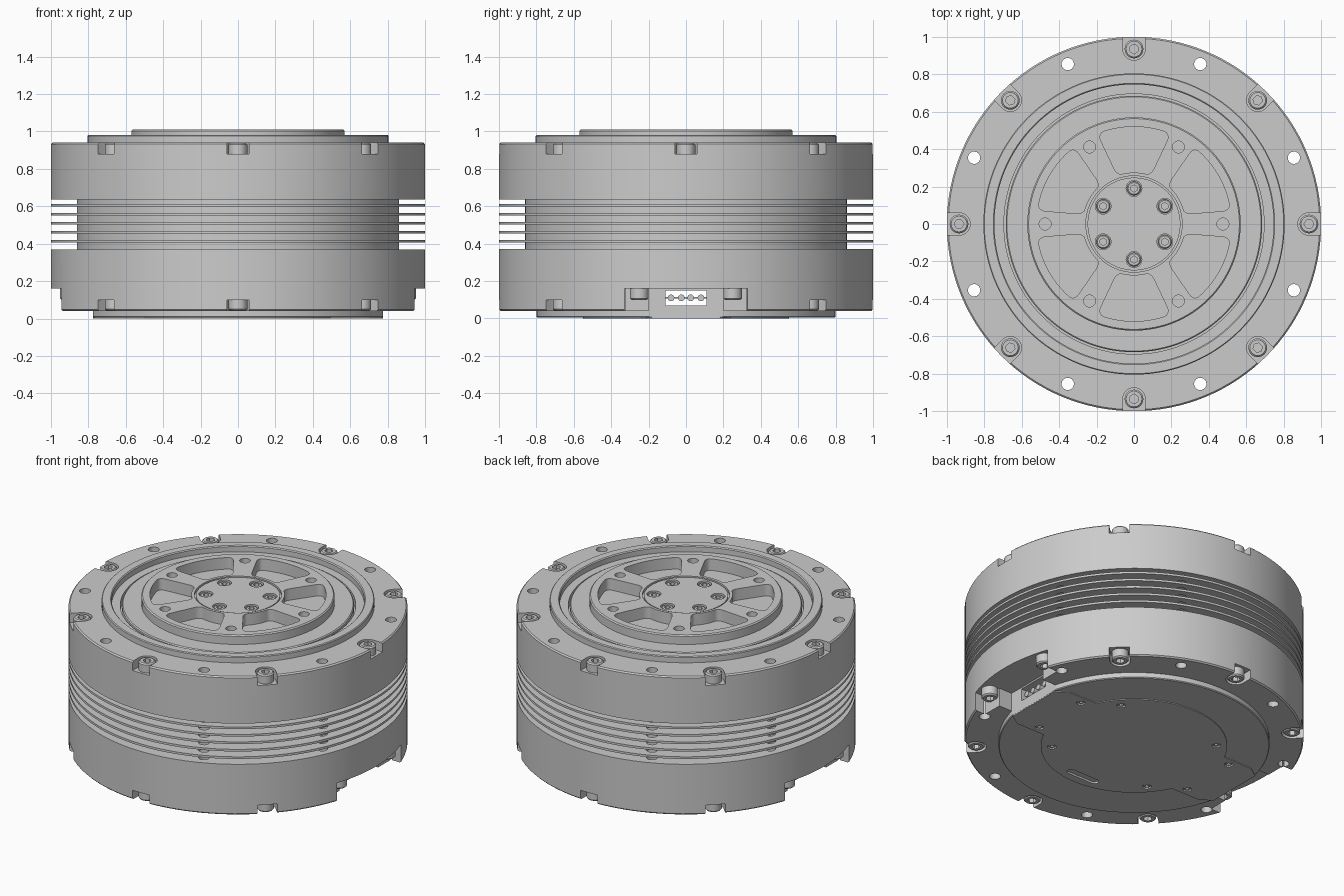
import bpy, bmesh
from math import sin, cos, pi, radians
from mathutils import Matrix

if "Cube" in bpy.data.objects:
    bpy.data.objects.remove(bpy.data.objects["Cube"])

grey = bpy.data.materials.new("plain_grey")
grey.use_nodes = True
colour = (0.6, 0.6, 0.6, 1)
grey.diffuse_color = colour
grey.node_tree.nodes["Principled BSDF"].inputs["Base Color"].default_value = colour


def finish(bm, name):
    bmesh.ops.recalc_face_normals(bm, faces=bm.faces)
    me = bpy.data.meshes.new(name)
    bm.to_mesh(me)
    bm.free()
    me.materials.append(grey)
    ob = bpy.data.objects.new(name, me)
    bpy.context.collection.objects.link(ob)
    return ob


def activate(ob):
    bpy.ops.object.select_all(action='DESELECT')
    ob.select_set(True)
    bpy.context.view_layer.objects.active = ob


def smooth(ob):
    activate(ob)
    bpy.ops.object.shade_smooth_by_angle(angle=radians(25))


def lathe(name, profile, steps=128):
    bm = bmesh.new()
    vs = [bm.verts.new((r, 0, z)) for r, z in profile]
    es = [bm.edges.new(p) for p in zip(vs, vs[1:])]
    bmesh.ops.spin(bm, geom=vs + es, axis=(0, 0, 1), cent=(0, 0, 0),
                   angle=2 * pi, steps=steps, use_merge=True)
    bmesh.ops.remove_doubles(bm, verts=bm.verts, dist=0.0001)
    return finish(bm, name)


def arc(r, a0, a1, n, cx=0, cy=0):
    return [(cx + r * cos(radians(a0 + (a1 - a0) * i / n)),
             cy + r * sin(radians(a0 + (a1 - a0) * i / n))) for i in range(n + 1)]


def circle(r, dist=0, n=20):
    return arc(r, 0, 360, n, dist)[:-1]


def box(x0, x1, y):
    return [(x0, -y), (x1, -y), (x1, y), (x0, y)]


def prism(bm, pts, z0, z1, turn=0, bevel=0):
    """Extrude an outline between two heights, turned about the z axis."""
    part = bmesh.new()
    face = part.faces.new([part.verts.new((x, y, z0)) for x, y in pts])
    top = bmesh.ops.extrude_face_region(part, geom=[face])["geom"]
    bmesh.ops.translate(part, vec=(0, 0, z1 - z0),
                        verts=[v for v in top if isinstance(v, bmesh.types.BMVert)])
    bmesh.ops.recalc_face_normals(part, faces=part.faces)
    if bevel:
        corners = [e for e in part.edges if e.calc_face_angle(0) > 0.6
                   and abs(e.verts[0].co.z - e.verts[1].co.z) > 0.01]
        bmesh.ops.bevel(part, geom=corners, offset=bevel, segments=5,
                        profile=0.5, affect='EDGES')
    part.transform(Matrix.Rotation(radians(turn), 4, 'Z'))
    me = bpy.data.meshes.new("piece")
    part.to_mesh(me)
    part.free()
    bm.from_mesh(me)
    bpy.data.meshes.remove(me)


def cut(ob, bm):
    cutter = finish(bm, "cutter")
    cutter.hide_render = True
    activate(ob)
    mod = ob.modifiers.new("cut", 'BOOLEAN')
    mod.operation, mod.solver, mod.object = 'DIFFERENCE', 'EXACT', cutter
    bpy.ops.object.modifier_apply(modifier=mod.name)
    bpy.data.objects.remove(cutter)


# Housing: two flanges, cooling fins between them and a top ring
profile = [(0, 0.005), (0.795, 0.005), (0.8, 0.01), (0.8, 0.04), (0.992, 0.04),
           (1, 0.048), (1, 0.37), (0.86, 0.37)]
for i in range(5):
    z = 0.405 + 0.0485 * i
    profile += [(0.86, z), (1, z), (1, z + 0.014), (0.86, z + 0.014)]
profile += [(0.86, 0.635), (1, 0.635), (1, 0.932), (0.992, 0.94), (0.805, 0.94),
            (0.805, 0.975), (0.8, 0.98), (0.752, 0.98), (0.746, 0.974),
            (0.746, 0.94), (0.695, 0.94), (0.695, 0.89), (0, 0.89)]
housing = lathe("housing", profile)

# Bolt notches and through holes around both flanges
notch = [(1.1, 0.06)] + arc(0.06, 90, 270, 12, 0.935) + [(1.1, -0.06)]
bm = bmesh.new()
for k in range(8):
    prism(bm, notch, 0.88, 1.1, 45 * k)
    prism(bm, circle(0.033, 0.925), -0.1, 1.1, 45 * k + 22.5)
    if k % 4:
        prism(bm, notch, -0.1, 0.1, 45 * k)
cut(housing, bm)

# Connector bays on both sides, with a cable tunnel between them
for turn in (0, 180):
    for outline, low in ((box(0.87, 1.1, 0.33), 0.02), (box(0.775, 1.1, 0.2), -0.1)):
        bm = bmesh.new()
        prism(bm, outline, low, 0.16, turn)
        cut(housing, bm)
bm = bmesh.new()
prism(bm, box(-0.9, 0.9, 0.11), 0.07, 0.15)
cut(housing, bm)

# Bottom cover with wings, small screw recesses and a slot
side = arc(0.55, 26, 154, 32)
wing = [(0.774, 0.19), (0.7, 0.24)]
half = wing + side + [(-x, y) for x, y in reversed(wing)]
bm = bmesh.new()
prism(bm, half + [(-x, -y) for x, y in half], 0, 0.008)
cover = finish(bm, "bottom_cover")
screws = [(r, a + s) for r, a in ((0.6, 18.5), (0.485, 41), (0.6, -18.5), (0.485, -41))
          for s in (0, 180)]
slot = arc(0.025, 90, 270, 8, -0.09, -0.47) + arc(0.025, -90, 90, 8, 0.09, -0.47)
for ob in (housing, cover):
    bm = bmesh.new()
    for r, a in screws:
        prism(bm, circle(0.026, r, 16), -0.1, 0.025, a)
    prism(bm, slot, -0.1, 0.012)
    cut(ob, bm)

# Output hub: stepped disc with a ring line around its centre
hub = lathe("output_hub", [(0, 0.87), (0.685, 0.87), (0.685, 0.944), (0.679, 0.95),
                           (0.57, 0.95), (0.57, 1.003), (0.563, 1.01), (0.257, 1.01),
                           (0.257, 0.995), (0.248, 0.995), (0.248, 1.006), (0, 1.006)])
window = arc(0.275, -19, 19, 8) + arc(0.52, 22, -22, 12)
bm = bmesh.new()
for k in range(6):
    prism(bm, window, 0.935, 1.1, 60 * k + 30, 0.04)
    prism(bm, circle(0.032, 0.475), 0.93, 1.1, 60 * k)
    prism(bm, circle(0.042, 0.19), 0.97, 1.1, 60 * k + 30)
cut(hub, bm)

for ob in (housing, cover, hub):
    smooth(ob)

# Socket head bolt, top face at the origin, shared by all bolts
bolt = lathe("socket_bolt", [(0, -0.065), (0.05, -0.065), (0.05, -0.008),
                             (0.042, 0), (0, 0)], 28)
bm = bmesh.new()
prism(bm, circle(0.026, 0, 6), -0.035, 0.1)
cut(bolt, bm)
smooth(bolt)


def place(name, r, angle, z, size=1, down=False):
    ob = bpy.data.objects.new(name, bolt.data)
    bpy.context.collection.objects.link(ob)
    a = radians(angle)
    ob.location = (r * cos(a), r * sin(a), z)
    ob.rotation_euler = (pi if down else 0, 0, a)
    ob.scale = (size, size, size)


for k in range(8):
    place("top_bolt", 0.935, 45 * k, 0.938)
    if k % 4:
        place("bottom_bolt", 0.935, 45 * k, 0.042, down=True)
for a in (-15.5, 15.5, 164.5, 195.5):
    place("bay_bolt", 0.935, a, 0.1, down=True)
for k in range(6):
    place("hub_bolt", 0.19, 60 * k + 30, 1.0, 0.74)
for r, a in screws:
    place("cover_screw", r, a, 0.004, 0.46, True)
bpy.data.objects.remove(bolt)

# Connector pins inside the tunnel ends
for x in (-0.68, 0.68):
    for y in (-0.08, -0.025, 0.025, 0.08):
        bm = bmesh.new()
        bmesh.ops.create_cone(bm, cap_ends=True, segments=16, radius1=0.018,
                              radius2=0.018, depth=0.16)
        bm.transform(Matrix.Translation((x, y, 0.11)) @ Matrix.Rotation(pi / 2, 4, 'Y'))
        smooth(finish(bm, "connector_pin"))
    bm = bmesh.new()
    prism(bm, box(x - 0.03, x + 0.03, 0.112), 0.106, 0.114)
    finish(bm, "connector_bar")
